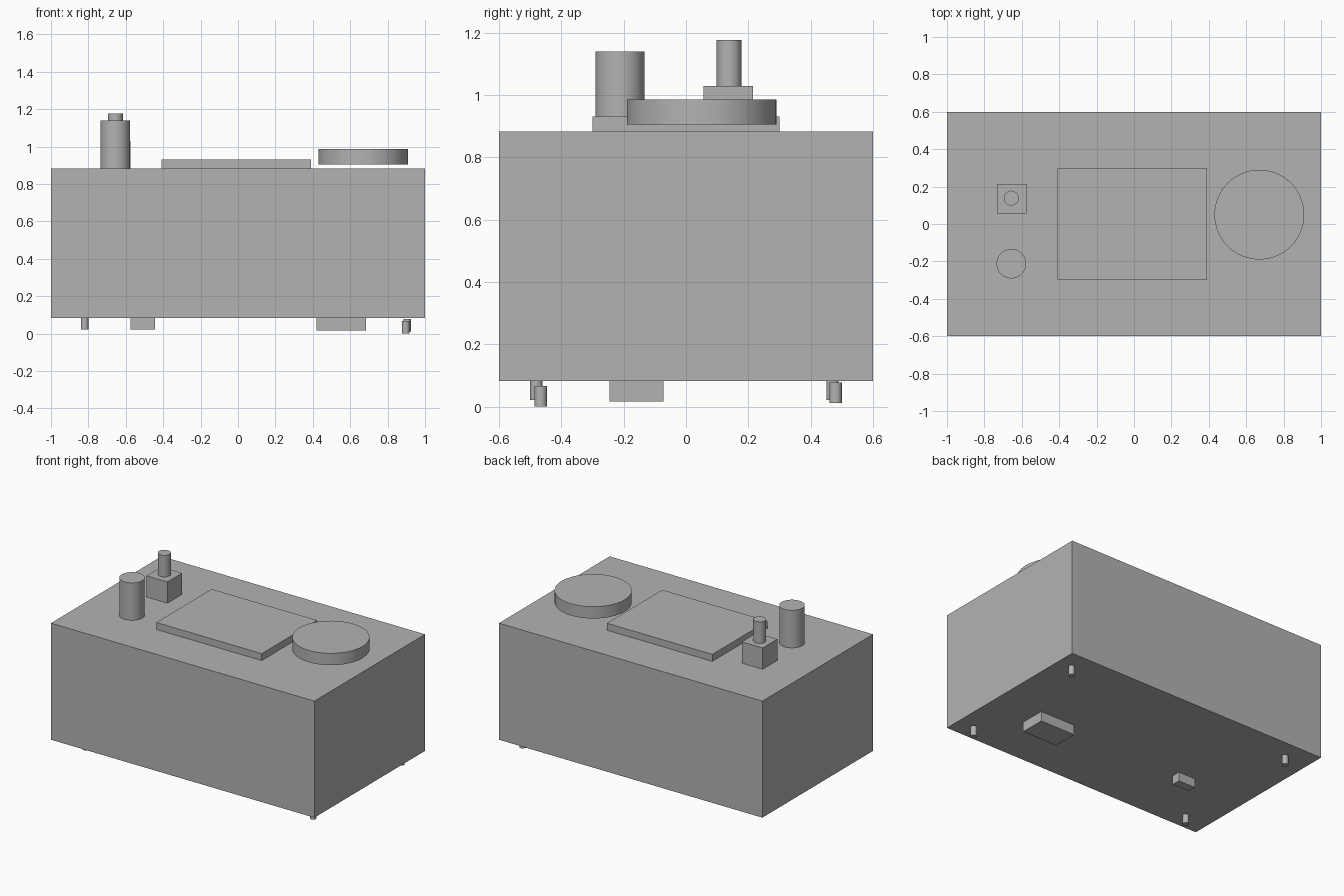
import bpy
from math import radians

default = bpy.data.objects.get("Cube")
if default:
    bpy.data.objects.remove(default, do_unlink=True)

# Single plain material
grey = bpy.data.materials.new("light_grey")
grey.use_nodes = True
COLOR = (0.45, 0.45, 0.45, 1)
grey.diffuse_color = COLOR
grey.node_tree.nodes["Principled BSDF"].inputs["Base Color"].default_value = COLOR


def box(name, x, y, z):
    """Block spanning the given (low, high) ranges."""
    spans = (x, y, z)
    bpy.ops.mesh.primitive_cube_add(size=1, location=[(a + b) / 2 for a, b in spans])
    ob = bpy.context.object
    ob.name = name
    ob.scale = [b - a for a, b in spans]
    bpy.ops.object.transform_apply(location=False, rotation=False, scale=True)
    ob.data.materials.append(grey)
    return ob


def cylinder(name, x, y, z, radius, sides=64):
    """Upright cylinder between two heights."""
    bpy.ops.mesh.primitive_cylinder_add(
        vertices=sides, radius=radius, depth=z[1] - z[0],
        location=(x, y, (z[0] + z[1]) / 2))
    ob = bpy.context.object
    ob.name = name
    bpy.ops.object.shade_smooth_by_angle(angle=radians(30))
    ob.data.materials.append(grey)
    return ob


BASE, TOP = 0.083, 0.883

# Main case and raised top panel
box("case", (-1, 1), (-0.6, 0.6), (BASE, TOP))
box("top_panel", (-0.41, 0.39), (-0.3, 0.3), (TOP, 0.931))

# Controls on top: hovering dial, post, and a switch on its block
cylinder("dial", 0.67, 0.05, (0.905, 0.986), 0.24)
cylinder("post", -0.656, -0.212, (TOP, 1.14), 0.079)
box("switch_block", (-0.733, -0.575), (0.056, 0.215), (TOP, 1.029))
cylinder("switch_knob", -0.656, 0.138, (1.029, 1.177), 0.04)

# Plates under the case
box("large_bottom_block", (0.42, 0.685), (-0.245, -0.072), (0.016, BASE))
box("small_bottom_block", (-0.575, -0.445), (-0.16, -0.1), (0.022, BASE))

# Feet, slightly uneven in position and height
for name, x, y, z in (
    ("front_left_foot", 0.897, -0.466, (0, 0.067)),
    ("back_left_foot", 0.905, 0.48, (0.012, 0.077)),
    ("front_right_foot", -0.82, -0.481, (0.021, BASE)),
    ("back_right_foot", -0.82, 0.47, (0.021, BASE)),
):
    cylinder(name, x, y, z, 0.02, 32)
